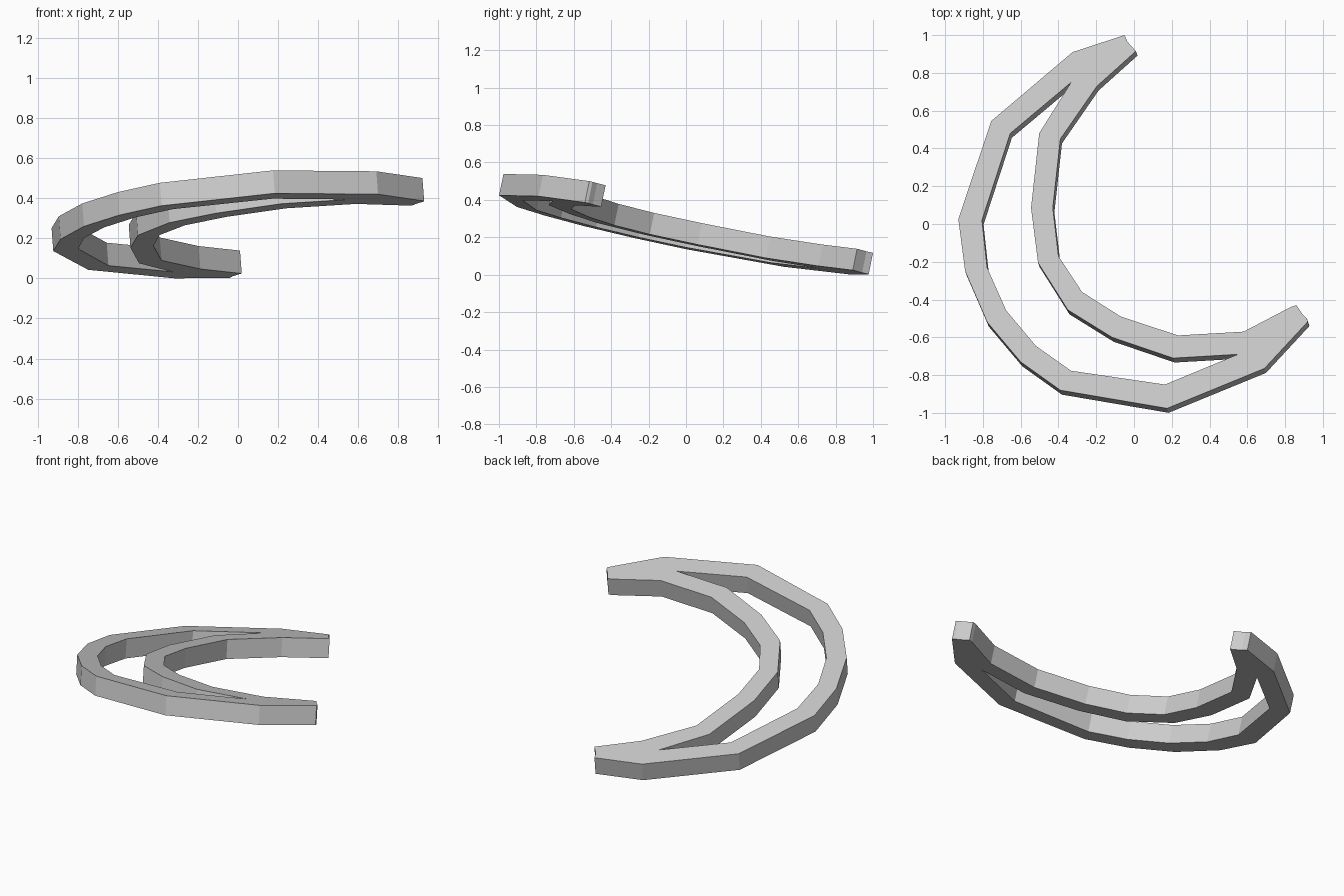
import bpy, bmesh
from mathutils import Vector

if "Cube" in bpy.data.objects:
    bpy.data.objects.remove(bpy.data.objects["Cube"])

THICK = 0.117

# Rim of the crescent seen from above: outer arc, blunt tip, inner arc, blunt tip
rim = [(-.05, 1), (-.325, .91), (-.756, .545), (-.93, .025), (-.894, -.25),
       (-.777, -.52), (-.6, -.73), (-.39, -.88), (.175, -.976), (.69, -.765),
       (.92, -.517), (.915, -.5), (.89, -.475), (.86, -.43), (.835, -.437),
       (.58, -.57), (.233, -.59), (-.07, -.49), (-.275, -.36), (-.4, -.17),
       (-.43, .085), (-.39, .45), (-.196, .73), (.01, .915), (-.035, .965)]
# Crescent-shaped slot between the two arms
slot = [(-.333, .75), (-.655, .48), (-.805, .02), (-.778, -.23), (-.677, -.457),
        (-.52, -.645), (-.333, -.777), (.164, -.85), (.55, -.69), (.207, -.71),
        (-.116, -.6), (-.35, -.455), (-.508, -.205), (-.545, .085), (-.502, .48)]


def on_plane(x, y):
    """Height of the tilted top face."""
    return Vector((x, y, .324 + .075 * x - .205 * y))


normal = Vector((-.075, .205, 1)).normalized()

# Fill the top face between both loops, then extrude it square to the tilt
bm = bmesh.new()
edges = []
for loop in (rim, slot):
    vs = [bm.verts.new(on_plane(x, y)) for x, y in loop]
    edges += [bm.edges.new((vs[i - 1], vs[i])) for i in range(len(vs))]
bmesh.ops.triangle_fill(bm, use_beauty=True, edges=edges, normal=normal)
res = bmesh.ops.extrude_face_region(bm, geom=bm.faces[:], use_keep_orig=True)
moved = [g for g in res["geom"] if isinstance(g, bmesh.types.BMVert)]
bmesh.ops.translate(bm, verts=moved, vec=-normal * THICK)
bmesh.ops.recalc_face_normals(bm, faces=bm.faces[:])

# Rest the lowest corner on the ground
low = min(v.co.z for v in bm.verts)
bmesh.ops.translate(bm, verts=bm.verts[:], vec=(0, 0, -low))

mesh = bpy.data.meshes.new("slotted_crescent")
bm.to_mesh(mesh)
bm.free()
bpy.context.collection.objects.link(bpy.data.objects.new("slotted_crescent", mesh))
